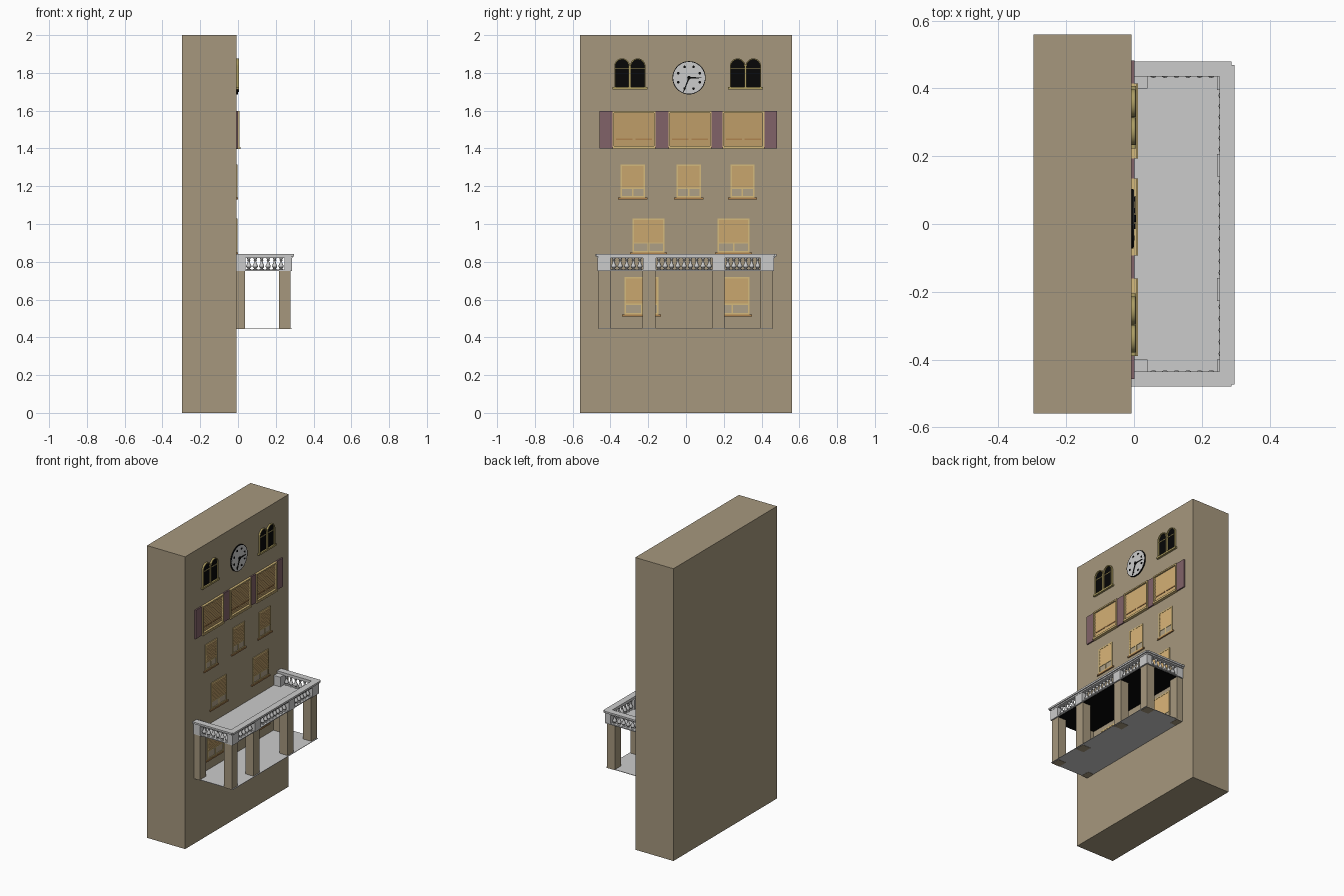
import bpy, bmesh
from math import sin, cos, pi

if "Cube" in bpy.data.objects:
    bpy.data.objects.remove(bpy.data.objects["Cube"])

COL = dict(wall=(0.38, 0.313, 0.207), blind=(0.80, 0.525, 0.215), frame=(0.66, 0.49, 0.20),
           sill=(0.43, 0.23, 0.08), pane=(0.42, 0.35, 0.24), shutter=(0.22, 0.122, 0.138),
           trim=(0.42, 0.34, 0.12), black=(0.002, 0.002, 0.002), stone=(0.78, 0.78, 0.78))
MATS = {}
for key, c in COL.items():
    MATS[key] = bpy.data.materials.new(key)
    MATS[key].diffuse_color = (*c, 1)


def finish(name, bm, col, smooth=False):
    bmesh.ops.recalc_face_normals(bm, faces=bm.faces)
    me = bpy.data.meshes.new(name)
    bm.to_mesh(me)
    bm.free()
    me.materials.append(MATS[col])
    ob = bpy.data.objects.new(name, me)
    bpy.context.collection.objects.link(ob)
    if smooth:
        bpy.ops.object.select_all(action='DESELECT')
        ob.select_set(True)
        bpy.context.view_layer.objects.active = ob
        bpy.ops.object.shade_smooth_by_angle()
    return ob


def boxes(name, col, *specs):
    """One object of boxes, each (x0, x1, y0, y1, z0, z1)."""
    bm = bmesh.new()
    for x0, x1, y0, y1, z0, z1 in specs:
        for v in bmesh.ops.create_cube(bm, size=1)['verts']:
            v.co = ((x0 + x1) / 2 + v.co.x * (x1 - x0), (y0 + y1) / 2 + v.co.y * (y1 - y0),
                    (z0 + z1) / 2 + v.co.z * (z1 - z0))
    return finish(name, bm, col)


def prism(bm, pts, x0, x1):
    """Extrude a closed (y, z) outline along x."""
    f = bm.faces.new([bm.verts.new((x0, y, z)) for y, z in pts])
    ext = bmesh.ops.extrude_face_region(bm, geom=[f])['geom']
    for v in ext:
        if isinstance(v, bmesh.types.BMVert):
            v.co.x = x1


def circle(y, z, r, n, a0=0.0):
    return [(y + r * cos(a0 + 2 * pi * i / n), z + r * sin(a0 + 2 * pi * i / n)) for i in range(n)]


def frame_bars(x1, y0, y1, z0, z1, t):
    return [(W, x1, y0, y0 + t, z0, z1), (W, x1, y1 - t, y1, z0, z1),
            (W, x1, y0 + t, y1 - t, z0, z0 + t), (W, x1, y0 + t, y1 - t, z1 - t, z1)]


def blind(name, y0, y1, z0, z1, x0, x1):
    """Sawtooth sheet of tilted slats."""
    bm = bmesh.new()
    n = max(4, round((z1 - z0) / 0.011))
    rows = []
    for i in range(n):
        for x, z in ((x0, z0 + (z1 - z0) * i / n), (x1, z0 + (z1 - z0) * (i + 1) / n)):
            rows.append([bm.verts.new((x, y, z)) for y in (y0, y1)])
    for a, b in zip(rows, rows[1:]):
        bm.faces.new((a[0], a[1], b[1], b[0]))
    ob = finish(name, bm, 'blind')
    # keep the sheet facing outward
    if sum(p.normal.x * p.area for p in ob.data.polygons) < 0:
        ob.data.flip_normals()


W = -0.010  # just inside the wall face at x = -0.008


def window(name, y0, y1, z0, z1, pane_h):
    """Sash window with a lowered blind and two open panes at the bottom."""
    t, m, zp = 0.008, (y0 + y1) / 2, z0 + 0.012 + pane_h
    boxes(name + "_frame", 'frame', *frame_bars(-0.003, y0, y1, z0, z1, t),
          (W, -0.004, y0 + t, y1 - t, zp, zp + 0.006), (W, -0.004, m - 0.004, m + 0.004, z0 + t, zp))
    boxes(name + "_panes", 'pane', (W, -0.0065, y0 + t, y1 - t, z0 + t, zp))
    blind(name + "_blind", y0 + t, y1 - t, zp + 0.006, z1 - t, -0.0075, -0.0045)
    boxes(name + "_sill", 'sill', (W, 0.0, y0 - 0.013, y1 + 0.013, z0 - 0.01, z0))


# Building block
boxes("building_block", 'wall', (-0.297, -0.008, -0.56, 0.56, 0, 2))

# Plain windows of the three lower rows
for row, spans, z0, z1, ph in (
        ("upper", ((-0.347, -0.218), (-0.05, 0.08), (0.235, 0.363)), 1.14, 1.316, 0.034),
        ("middle", ((-0.283, -0.114), (0.167, 0.337)), 0.85, 1.03, 0.034),
        ("porch", ((-0.325, -0.145), (0.156, 0.336)), 0.52, 0.72, 0.04)):
    for i, (a, b) in enumerate(spans):
        window(f"{row}_window_{i + 1}", a, b, z0, z1, ph)

# Wide shuttered windows
wide = ((-0.389, -0.161), (-0.093, 0.135), (0.193, 0.415))
for i, (a, b) in enumerate(wide):
    n, m = f"wide_window_{i + 1}", (a + b) / 2
    boxes(n + "_frame", 'frame', *frame_bars(0.008, a, b, 1.405, 1.597, 0.009))
    blind(n + "_blind", a + 0.009, b - 0.009, 1.414, 1.588, -0.006, -0.002)
    boxes(n + "_slots", 'sill', (W, 0.0, a + 0.018, m - 0.007, 1.444, 1.452),
          (W, 0.0, m + 0.007, b - 0.018, 1.444, 1.452))
    boxes(n + "_sill", 'frame', (W, 0.012, a, b, 1.398, 1.408))
boxes("shutters", 'shutter', *[(W, 0.001, a, b, 1.4, 1.597) for a, b in
                               ((-0.457, -0.389), (-0.161, -0.093), (0.135, 0.193), (0.415, 0.483))])


# Twin arched windows
def arch(yc, r, z0, spring, n=16):
    return ([(yc + r, z0)] + [(yc + r * cos(pi * i / n), spring + r * sin(pi * i / n))
                              for i in range(n + 1)] + [(yc - r, z0)])


for i, yc in enumerate((-0.297, 0.315)):
    n = f"arched_window_{i + 1}"
    trim, glass = bmesh.new(), bmesh.new()
    for s in (-1, 1):
        c = yc + s * 0.0415
        out, inn = arch(c, 0.041, 1.722, 1.836), arch(c, 0.035, 1.722, 1.836)
        prism(glass, inn, W, -0.005)
        loops = [[trim.verts.new((x, y, z)) for y, z in p]
                 for x, p in ((W, out), (0.004, out), (0.004, inn), (W, inn))]
        for la, lb in zip(loops, loops[1:]):
            for k in range(len(out) - 1):
                trim.faces.new((la[k], la[k + 1], lb[k + 1], lb[k]))
    finish(n + "_trim", trim, 'trim', True)
    finish(n + "_glass", glass, 'black')
    boxes(n + "_bar_and_sill", 'trim', (W, -0.002, yc - 0.08, yc + 0.08, 1.822, 1.827),
          (W, 0.006, yc - 0.092, yc + 0.092, 1.712, 1.724))

# Clock
CY, CZ = 0.016, 1.774
for name, r, x, col in (("clock_rim", 0.088, -0.001, 'black'), ("clock_face", 0.084, 0.0, 'stone')):
    bm = bmesh.new()
    prism(bm, circle(CY, CZ, r, 48), W, x)
    finish(name, bm, col, True)
bm = bmesh.new()
for y, z in circle(CY, CZ, 0.062, 8, pi / 8):
    prism(bm, circle(y, z, 0.007, 10), -0.002, 0.002)
prism(bm, circle(CY, CZ, 0.01, 12), -0.002, 0.006)
for ang, length in ((0.0, 0.066), (1.38 * pi, 0.08)):
    d, p = (cos(ang), sin(ang)), (-sin(ang), cos(ang))
    prism(bm, [(CY + d[0] * l + p[0] * w, CZ + d[1] * l + p[1] * w)
               for l, w in ((0, -0.004), (length, -0.002), (length, 0.002), (0, 0.004))], 0.001, 0.004)
finish("clock_marks_and_hands", bm, 'black')

# Porch floor, pillars and balcony deck
boxes("porch_floor", 'stone', (W, 0.285, -0.462, 0.458, 0.446, 0.449))
cols = ((-0.463, -0.40), (-0.23, -0.162), (0.14, 0.204), (0.395, 0.458))
boxes("porch_pillars", 'wall', *[(0.217, 0.278, a, b, 0.4445, 0.753) for a, b in cols],
      *[(W, 0.037, a, b, 0.4445, 0.753) for a, b in (cols[0], cols[3])])
boxes("porch_ceiling", 'black', (W, 0.278, -0.46, 0.457, 0.750, 0.753))
boxes("balcony_deck", 'stone', (W, 0.28, -0.463, 0.462, 0.753, 0.756))

# Balustrade posts and rails
boxes("balustrade_posts", 'stone',
      *[(0.245, 0.287, a, b, 0.752, 0.822) for a, b in
        ((-0.468, -0.40), (-0.227, -0.16), (0.14, 0.206), (0.395, 0.466))],
      *[(W, 0.04, a, b, 0.752, 0.822) for a, b in ((-0.468, -0.40), (0.40, 0.466))])


def rail(k, z0, z1):
    """U-shaped rail, inset by k."""
    return [(0.252 + k / 2, 0.296 - k, -0.473 + k, 0.469 - k, z0, z1),
            (W, 0.288 - k, -0.479 + k, -0.435 - k / 2, z0, z1),
            (W, 0.288 - k, 0.435 + k / 2, 0.479 - k, z0, z1)]


boxes("handrail", 'stone', *rail(0, 0.828, 0.84), *rail(0.007, 0.819, 0.828))
boxes("base_rail", 'stone', *rail(0.012, 0.752, 0.758))

# Turned balusters
PROFILE = ((0.011, 0.757), (0.011, 0.761), (0.006, 0.764), (0.0135, 0.773), (0.0135, 0.779),
           (0.007, 0.793), (0.005, 0.804), (0.009, 0.808), (0.006, 0.811), (0.010, 0.820))


def spread(a, b, n):
    return [a + (b - a) * (i + 0.5) / n for i in range(n)]


spots = [(0.263, y) for a, b, n in ((-0.40, -0.227, 5), (-0.16, 0.14, 9), (0.206, 0.395, 6))
         for y in spread(a, b, n)]
spots += [(x, s * 0.445) for s in (-1, 1) for x in spread(0.04, 0.245, 6)]
bm = bmesh.new()
for x, y in spots:
    rings = [[bm.verts.new((px, py, z)) for px, py in circle(x, y, r, 12)] for r, z in PROFILE]
    for ra, rb in zip(rings, rings[1:]):
        for k in range(12):
            bm.faces.new((ra[k], ra[(k + 1) % 12], rb[(k + 1) % 12], rb[k]))
finish("balusters", bm, 'stone', True)

for m in bpy.data.materials:
    if m.users and not m.is_grease_pencil:
        m.use_nodes = True
        m.node_tree.nodes["Principled BSDF"].inputs["Base Color"].default_value = m.diffuse_color
